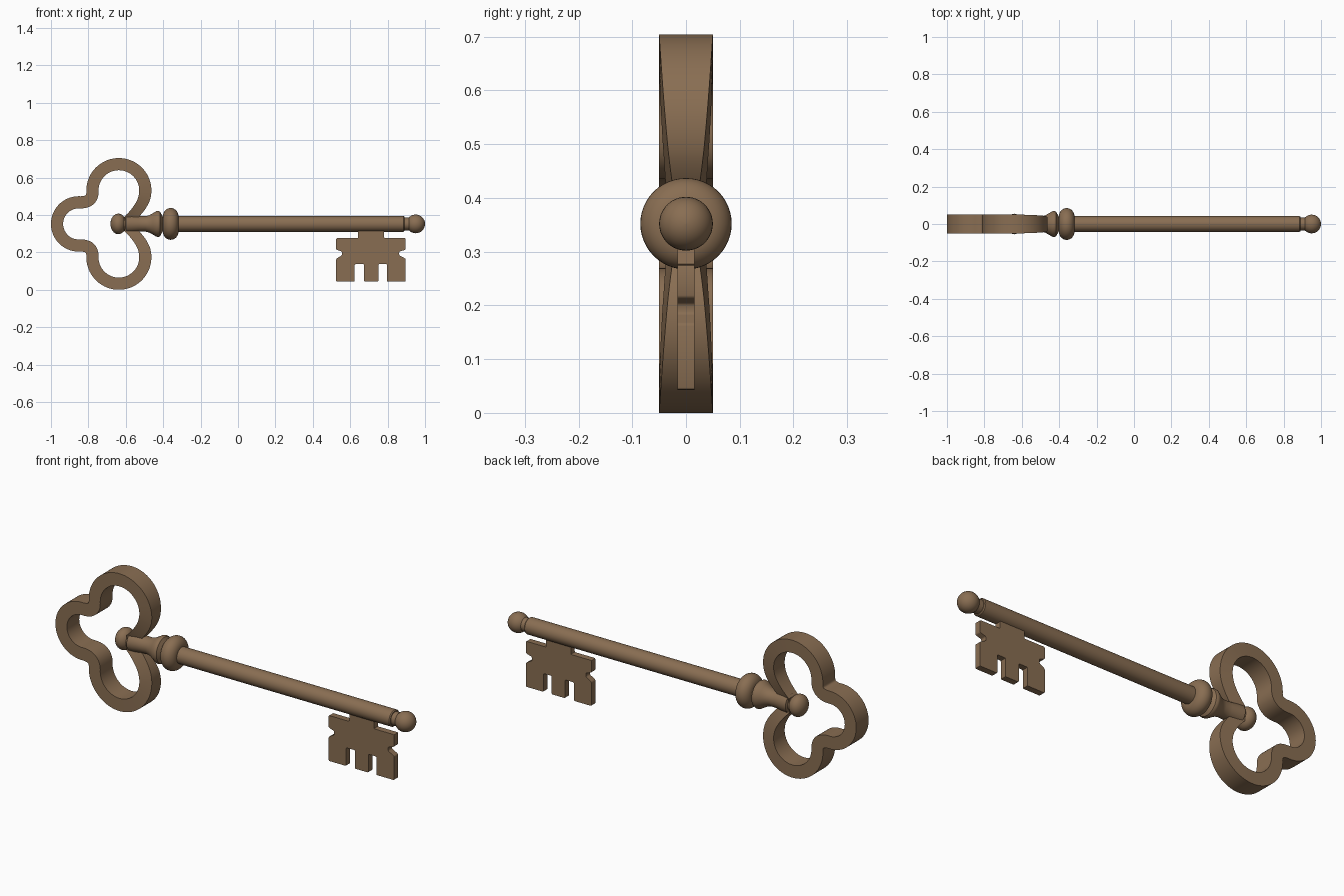
import bpy, bmesh, math
from mathutils import Vector

if "Cube" in bpy.data.objects:
    bpy.data.objects.remove(bpy.data.objects["Cube"])

AXIS = 0.352  # height of the stem axis
bronze = bpy.data.materials.new("aged bronze")
bronze.diffuse_color = (0.25, 0.155, 0.085, 1)
bronze.use_nodes = True
bronze.node_tree.nodes["Principled BSDF"].inputs["Base Color"].default_value = bronze.diffuse_color


def finish(name, bm, angle=35):
    bmesh.ops.recalc_face_normals(bm, faces=bm.faces)
    me = bpy.data.meshes.new(name)
    bm.to_mesh(me)
    bm.free()
    ob = bpy.data.objects.new(name, me)
    bpy.context.collection.objects.link(ob)
    me.materials.append(bronze)
    bpy.ops.object.select_all(action='DESELECT')
    ob.select_set(True)
    bpy.context.view_layer.objects.active = ob
    bpy.ops.object.shade_smooth_by_angle(angle=math.radians(angle))
    return ob


def lathe(name, profile, segs=48):
    """Turn (x, radius) points about the stem axis."""
    bm = bmesh.new()
    rings = []
    for x, r in profile:
        rings.append([bm.verts.new((x, r * math.cos(t), AXIS + r * math.sin(t)))
                      for t in (2 * math.pi * i / segs for i in range(segs))])
    for a, b in zip(rings, rings[1:]):
        for i in range(segs):
            j = (i + 1) % segs
            bm.faces.new((a[i], a[j], b[j], b[i]))
    bm.faces.new(rings[0])
    bm.faces.new(rings[-1])
    return finish(name, bm)


def bulge(cx, half, r, base=0.0, n=16):
    """Half-ellipse profile for balls and rings."""
    return [(cx - half * math.cos(math.pi * i / n),
             base + max((r - base) * math.sin(math.pi * i / n), 0.0005)) for i in range(n + 1)]


# turned parts along the stem
lathe("shaft", [(-0.36, 0.042), (0.885, 0.042), (0.89, 0.038)])
lathe("tip_neck", [(0.88, 0.034), (0.925, 0.034)])
lathe("tip_ball", bulge(0.95, 0.05, 0.05))
lathe("collar_ring", bulge(-0.36, 0.042, 0.085, 0.04))
lathe("handle_ball", bulge(-0.64, 0.042, 0.055))
lathe("handle_stem", [(-0.62, 0.038), (-0.602, 0.038), (-0.598, 0.049), (-0.57, 0.047),
                      (-0.53, 0.042), (-0.495, 0.041), (-0.475, 0.046), (-0.455, 0.057),
                      (-0.437, 0.068), (-0.427, 0.07), (-0.417, 0.066), (-0.408, 0.05),
                      (-0.402, 0.04), (-0.36, 0.04)])


def bezier(p, n):
    p = [Vector(q) for q in p]
    return [p[0] * (1 - t) ** 3 + p[1] * 3 * t * (1 - t) ** 2 + p[2] * 3 * t * t * (1 - t) + p[3] * t ** 3
            for t in (i / n for i in range(n))]


def arc(cx, cz, r, a0, a1, n):
    return [Vector((cx + r * math.cos(a), cz + r * math.sin(a)))
            for a in (math.radians(a0 + (a1 - a0) * i / n) for i in range(n))]


# trefoil bow: centre line of the upper half, then mirrored below the axis
half = (bezier([(-0.59, 0.37), (-0.555, 0.40), (-0.511, 0.451), (-0.5003, 0.4934)], 14)
        + arc(-0.637, 0.53, 0.1415, -15, 180, 44)
        + bezier([(-0.7785, 0.53), (-0.775, 0.485), (-0.80, 0.465), (-0.852, 0.4675)], 14)
        + arc(-0.852, AXIS, 0.1155, 90, 180, 20))
lower = [Vector((p.x, 2 * AXIS - p.y)) for p in reversed(half)]
path = half + [Vector((-0.9675, AXIS))] + lower
bm = bmesh.new()
rings = []
n = len(path)
taper_end = 14 + 24  # taper runs from the stem to the top of the lobe
for i, p in enumerate(path):
    k = min(i, n - 1 - i)
    if k == 0:
        d = (path[1] - path[0]) if i == 0 else (path[-1] - path[-2])
    else:
        d = path[i + 1] - path[i - 1]
    nor = Vector((d.y, -d.x)).normalized()
    t = min(k / taper_end, 1)
    w = 0.0265 + 0.006 * min(k / 14, 1)
    yo = 0.012 + 0.038 * math.sin(t * math.pi / 2)
    yi = 0.035 + 0.015 * math.sin(t * math.pi / 2)
    o, q = p + nor * w, p - nor * w
    rings.append([bm.verts.new(c) for c in ((o.x, -yo, o.y), (o.x, yo, o.y),
                                            (q.x, yi, q.y), (q.x, -yi, q.y))])
for i in range(n):
    a, b = rings[i], rings[(i + 1) % n]
    for j in range(4):
        m = (j + 1) % 4
        bm.faces.new((a[j], a[m], b[m], b[j]))
finish("bow", bm)

# toothed bit: flat outline given a thickness
outline = [(0.642, 0.33), (0.642, 0.276), (0.525, 0.276), (0.525, 0.214), (0.556, 0.204),
           (0.556, 0.184), (0.525, 0.166), (0.525, 0.043), (0.624, 0.043), (0.624, 0.137),
           (0.674, 0.137), (0.674, 0.043), (0.75, 0.043), (0.75, 0.137), (0.796, 0.137),
           (0.796, 0.043), (0.896, 0.043), (0.896, 0.166), (0.862, 0.184), (0.862, 0.204),
           (0.896, 0.214), (0.896, 0.276), (0.781, 0.276), (0.781, 0.33)]
bm = bmesh.new()
face = bm.faces.new([bm.verts.new((x, -0.016, z)) for x, z in outline])
bmesh.ops.bevel(bm, geom=bm.verts[:], offset=0.005, segments=2, affect='VERTICES', profile=0.5)
ext = bmesh.ops.extrude_face_region(bm, geom=bm.faces[:])
bmesh.ops.translate(bm, vec=(0, 0.032, 0),
                    verts=[v for v in ext["geom"] if isinstance(v, bmesh.types.BMVert)])
finish("bit", bm)
